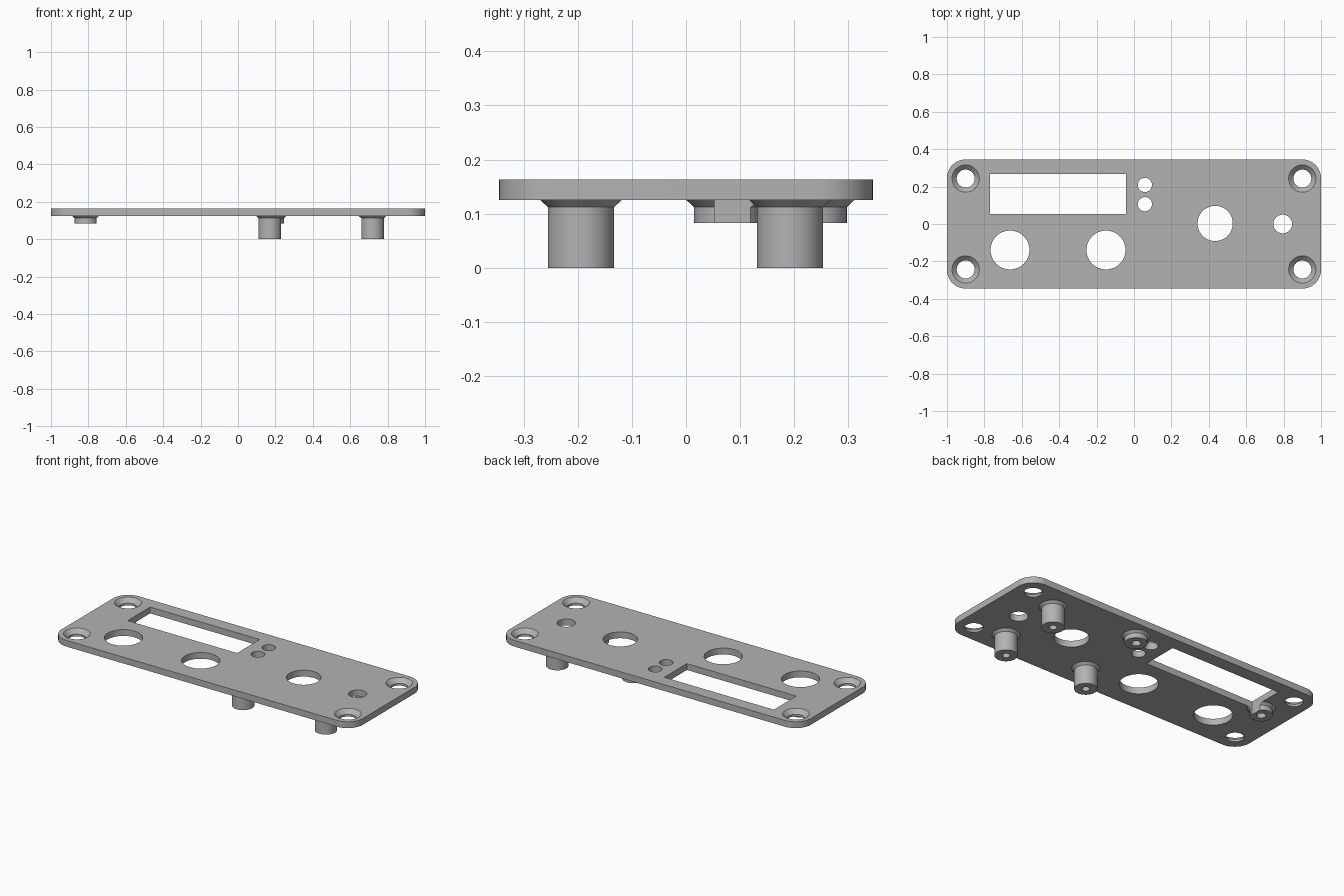
import bpy, bmesh, math

if "Cube" in bpy.data.objects:
    bpy.data.objects.remove(bpy.data.objects["Cube"], do_unlink=True)

BOTTOM, TOP = 0.125, 0.163
HALF_X, HALF_Y, CORNER = 1.0, 0.345, 0.1
SEGMENTS = 64

grey = bpy.data.materials.new("light grey")
grey.use_nodes = True
grey.diffuse_color = (0.45, 0.45, 0.45, 1)
grey.node_tree.nodes["Principled BSDF"].inputs["Base Color"].default_value = grey.diffuse_color


def finish(name, bm):
    bmesh.ops.remove_doubles(bm, verts=bm.verts, dist=1e-5)
    bmesh.ops.recalc_face_normals(bm, faces=bm.faces)
    mesh = bpy.data.meshes.new(name)
    bm.to_mesh(mesh)
    bm.free()
    mesh.materials.append(grey)
    obj = bpy.data.objects.new(name, mesh)
    bpy.context.collection.objects.link(obj)
    return obj


def lathe(name, x, y, profile):
    """Solid of revolution; the profile starts and ends on the axis."""
    bm = bmesh.new()
    verts = [bm.verts.new((x + r, y, z)) for r, z in profile]
    edges = [bm.edges.new(pair) for pair in zip(verts, verts[1:])]
    bmesh.ops.spin(bm, geom=verts + edges, cent=(x, y, 0), axis=(0, 0, 1),
                   angle=math.tau, steps=SEGMENTS)
    return finish(name, bm)


def prism(name, outline, low, high):
    bm = bmesh.new()
    base = bm.faces.new([bm.verts.new((x, y, low)) for x, y in outline])
    side = bmesh.ops.extrude_face_region(bm, geom=[base])["geom"]
    moved = [v for v in side if isinstance(v, bmesh.types.BMVert)]
    bmesh.ops.translate(bm, verts=moved, vec=(0, 0, high - low))
    return finish(name, bm)


def cut(obj, cutter):
    mod = obj.modifiers.new("cut", "BOOLEAN")
    mod.operation, mod.solver, mod.object = "DIFFERENCE", "EXACT", cutter
    bpy.context.view_layer.update()
    bpy.context.view_layer.objects.active = obj
    bpy.ops.object.modifier_apply(modifier=mod.name)


def smooth(obj):
    bpy.ops.object.select_all(action="DESELECT")
    obj.select_set(True)
    bpy.context.view_layer.objects.active = obj
    bpy.ops.object.shade_smooth_by_angle(angle=math.radians(25))


# Rounded panel
outline = []
for i, (sx, sy) in enumerate([(1, 1), (-1, 1), (-1, -1), (1, -1)]):
    for k in range(17):
        a = math.pi / 2 * (i + k / 16)
        outline.append((sx * (HALF_X - CORNER) + CORNER * math.cos(a),
                        sy * (HALF_Y - CORNER) + CORNER * math.sin(a)))
panel = prism("panel", outline, BOTTOM, TOP)

# Cutters: window, round holes, countersunk corner screw holes
window = prism("window_cutter", [(-0.77, 0.053), (-0.043, 0.053),
                                 (-0.043, 0.267), (-0.77, 0.267)], 0.02, 0.25)
cutters = [window]
for x, y, r in [(-0.663, -0.139, 0.104), (-0.15, -0.139, 0.104), (0.434, 0.003, 0.094),
                (0.795, 0, 0.05), (0.058, 0.209, 0.038), (0.058, 0.106, 0.038)]:
    cutters.append(lathe("hole_cutter", x, y, [(0, 0.05), (r, 0.05), (r, 0.25), (0, 0.25)]))
for x in (-0.9, 0.9):
    for y in (-0.243, 0.243):
        cutters.append(lathe("screw_cutter", x, y, [
            (0, 0.05), (0.048, 0.05), (0.048, TOP - 0.025),
            (0.073, TOP), (0.073, 0.25), (0, 0.25)]))
for cutter in cutters:
    cut(panel, cutter)


# Flared standoffs with a blind screw bore
def standoff(name, x, y, foot, bore):
    return lathe(name, x, y, [
        (0, 0.118), (bore, 0.118), (bore, foot), (0.061, foot), (0.061, 0.112),
        (0.075, BOTTOM), (0.075, BOTTOM + 0.004), (0, BOTTOM + 0.004)])


posts = [
    standoff("long_post_front_left", 0.72, -0.194, 0, 0.021),
    standoff("long_post_back_left", 0.72, 0.192, 0, 0.021),
    standoff("long_post_front_middle", 0.17, -0.194, 0, 0.021),
    standoff("short_post_middle", 0.184, 0.236, 0.083, 0.025),
    standoff("short_post_window", -0.813, 0.076, 0.083, 0.025),
]
cut(posts[-1], window)  # the window trims the post beside it

for obj in [panel] + posts:
    smooth(obj)
for cutter in cutters:
    bpy.data.objects.remove(cutter, do_unlink=True)
